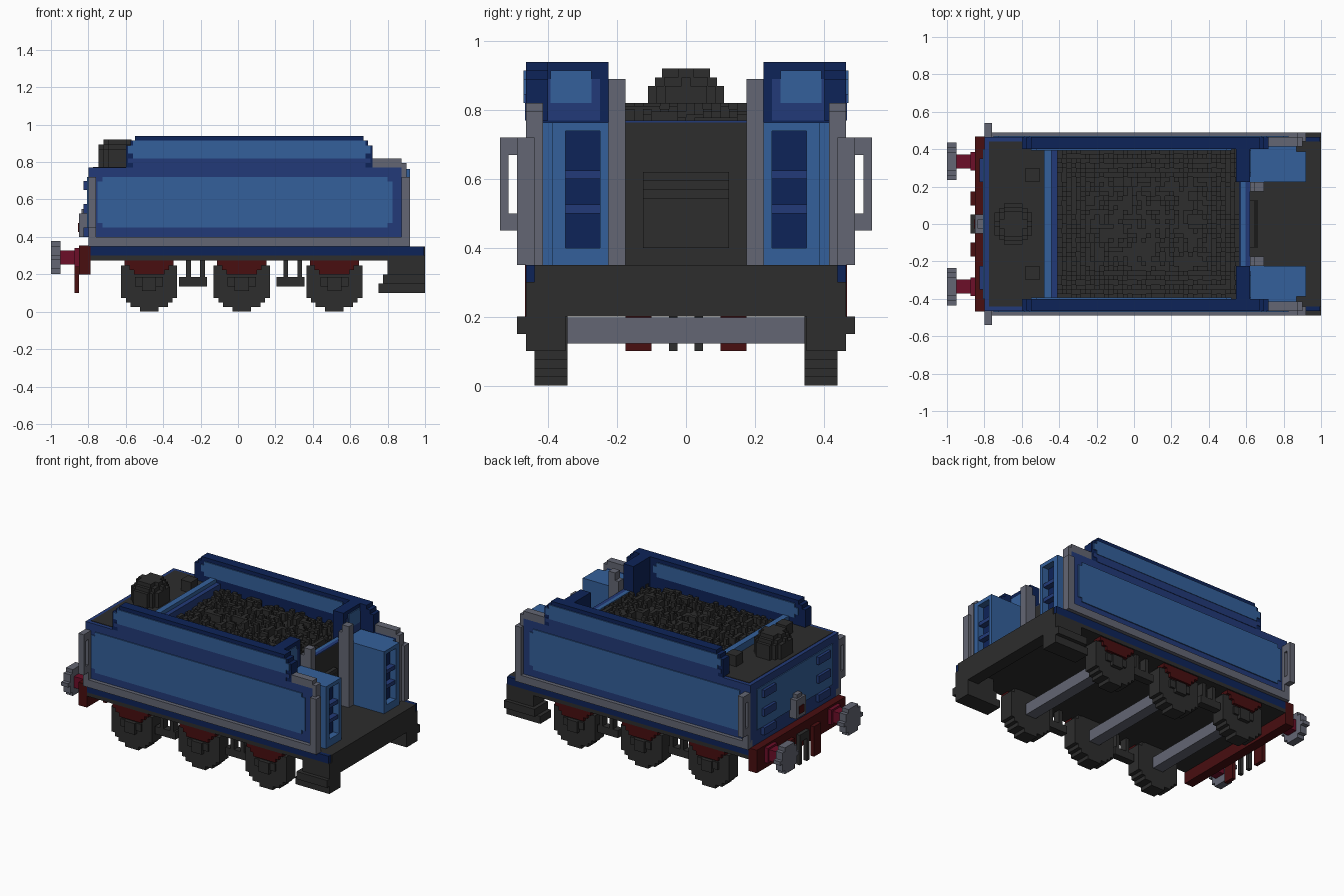
import bpy
import bmesh
import math
import random
from mathutils import Matrix, Vector

random.seed(4)
if "Cube" in bpy.data.objects:
    bpy.data.objects.remove(bpy.data.objects["Cube"])

# Main dimensions: one building block, then the levels and planes that parts share
U = 0.025
SKIN = U / 4
REAR, FRONT = -0.8, 1
SIDE, WALL = 0.465, 0.4
FLOOR, TOP, RAIL = 0.35, 0.77, 0.94
SOLE = FLOOR - 3 * U
SHEET_END = 0.875
BULKHEAD = 0.62
LOCKER_FRONT = 0.92
GANGWAY = 0.225
AXLE = 0.16


def linear(value):
    value /= 255
    return value / 12.92 if value <= 0.04 else ((value + 0.055) / 1.055) ** 2.4


def material(name, *rgb):
    mat = bpy.data.materials.new(name)
    color = [linear(value) for value in rgb] + [1]
    mat.use_nodes = True
    mat.diffuse_color = color
    mat.node_tree.nodes["Principled BSDF"].inputs["Base Color"].default_value = color
    return mat


charcoal = material("charcoal", 45, 45, 45)
steel = material("steel gray", 99, 102, 115)
navy = material("navy", 13, 35, 88)
royal = material("royal blue", 34, 58, 120)
light = material("light blue", 52, 96, 155)
dark_red = material("dark red", 72, 14, 16)
crimson = material("crimson", 108, 14, 40)


def around(center, half):
    return (center - half, center + half)


def across(half):
    return (-half, half)


def grow(start, length):
    return (start, start + length)


def box(x, y, z):
    """A block given by its extent along each axis."""
    return (x, y, z)


def part(name, mat, *blocks, pair=False):
    """One object made of blocks; pair repeats them on the other side."""
    bm = bmesh.new()
    blocks = list(blocks)
    if pair:
        blocks += [(x, (-y[1], -y[0]), z) for x, y, z in blocks]
    for block in blocks:
        low, high = (Vector(corner) for corner in zip(*block))
        size = Matrix.Diagonal((*(high - low), 1))
        bmesh.ops.create_cube(bm, size=1, matrix=Matrix.Translation((low + high) / 2) @ size)
    mesh = bpy.data.meshes.new(name)
    bm.to_mesh(mesh)
    bm.free()
    mesh.materials.append(mat)
    bpy.context.collection.objects.link(bpy.data.objects.new(name, mesh))


def disc(radius):
    """Stepped circle as pairs of extents, one pair for each row of blocks."""
    count = round(2 * radius / U)
    step = 2 * radius / count
    for row in range(count):
        level = (row + 0.5) * step - radius
        half = round(math.sqrt(radius ** 2 - level ** 2) / U) * U
        yield half, level - step / 2, level + step / 2


def side_panel(name, mat, x, z, y=SIDE, thick=SKIN):
    """Thin painted panel with notched corners on both sides."""
    depth = grow(y, thick)
    part(name, mat, box(x, depth, (z[0] + U, z[1] - U)),
         box((x[0] + U, x[1] - U), depth, z), pair=True)


# Underframe
part("frame", charcoal, box((REAR, FRONT), across(SIDE - U), (SOLE, FLOOR)))
part("frame_lower_edge", charcoal, box((REAR, FRONT), (WALL, SIDE), grow(SOLE, U)), pair=True)
part("frame_stripe", navy, box((REAR, FRONT - SKIN), (SIDE - U, SIDE), (SOLE + U, FLOOR)), pair=True)
part("front_beam", charcoal, box((LOCKER_FRONT, FRONT), across(WALL), (SOLE - 3 * U, SOLE)))
part("footsteps", charcoal,
     box((-REAR, FRONT), (FLOOR, SIDE), (0.2, SOLE + U)),
     box((-REAR - U, FRONT), (FLOOR, SIDE + U), grow(0.15, 2 * U)),
     box((-REAR - 2 * U, FRONT), (FLOOR, SIDE), grow(0.1, 2 * U)), pair=True)

# Wheels, axles, hubs and springs
for index, label in enumerate(("rear", "middle", "front")):
    center = 0.02 + (index - 1) * 0.495
    tread = (FLOOR - SKIN, SIDE - U)
    part(label + "_wheels", charcoal,
         *[box(around(center, half), tread, (AXLE + low, AXLE + high))
           for half, low, high in disc(AXLE)], pair=True)
    part(label + "_axle", steel, box(around(center, 1.5 * U), across(FLOOR), around(AXLE, 1.5 * U)))
    part(label + "_hubs", charcoal,
         box(around(center, 1.5 * U), (WALL, SIDE), around(AXLE - U / 2, 1.5 * U)),
         box(around(center, 3 * U), (WALL, SIDE - U / 2), around(AXLE, U)), pair=True)
    part(label + "_springs", dark_red,
         *[box(around(center, (5 - leaf) * U + SKIN), (WALL, SIDE - SKIN),
               grow(SOLE - SKIN / 4 - (leaf + 1) * U, U)) for leaf in range(3)], pair=True)

# Brake hangers between the wheels
for label, center in (("rear", -0.24), ("front", 0.28)):
    depth = (FLOOR + U, WALL + U)
    part(label + "_brake_hanger", charcoal,
         box(around(center, 3 * U), depth, grow(AXLE - U, 2 * U)),
         *[box(around(center + offset, U / 2), depth, (AXLE, SOLE)) for offset in (-U, 2 * U)],
         pair=True)

# Tank body
COAL_BED = TOP - 4 * U
part("tank", royal,
     box((REAR, BULKHEAD - U), across(SIDE - U), (FLOOR, COAL_BED)),
     box((REAR, -0.46), across(SIDE - U), (COAL_BED, TOP - SKIN)))
part("side_sheets", royal, box((REAR, SHEET_END), (SIDE - 2 * U, SIDE), (FLOOR, TOP)), pair=True)
part("rear_rim", royal, box(grow(REAR, U), across(SIDE), (COAL_BED, TOP)))
part("rear_deck", charcoal, box((REAR + U, -0.48), across(SIDE - U), grow(TOP - SKIN, SKIN + SKIN / 2)))
part("side_ledge", steel, box((REAR, LOCKER_FRONT), (SIDE - U, SIDE + U), grow(FLOOR, 2 * U)), pair=True)
PANEL = (FLOOR + 4 * U, TOP - 2 * U)
side_panel("side_panel", light, (REAR + 2 * U, SHEET_END - 2 * U), PANEL)
part("rear_panel", light, box((REAR - SKIN, REAR), across(WALL), PANEL))
part("front_corner_posts", steel,
     box(grow(SHEET_END, U), (SIDE - 2 * U, SIDE), (FLOOR, TOP + U)),
     box((SHEET_END, LOCKER_FRONT), (SIDE - U, SIDE + U), (FLOOR, PANEL[1])),
     box((0.72, SHEET_END), (SIDE - 2 * U, SIDE), grow(TOP, 2 * U)), pair=True)
post = grow(REAR, 1.6 * U)
GRIP = (FLOOR + 4 * U, TOP - 2 * U)
part("rear_handrails", steel,
     box(post, (SIDE, SIDE + U), (FLOOR + 2 * U, GRIP[1])),
     box(post, grow(SIDE + 2 * U, U), GRIP),
     *[box(post, grow(SIDE, 3 * U), grow(z, 2 * U)) for z in (GRIP[0], GRIP[1] - 2 * U)], pair=True)

# Raised coal rails, narrowing in steps toward the top
RAIL_X = (-0.6, 0.72)
part("coal_rails", navy,
     *[box((RAIL_X[0] + i * U, RAIL_X[1] - i * U), (WALL, SIDE), (TOP, RAIL - (2 - i) * U))
       for i in range(3)],
     box((-0.46, BULKHEAD), (WALL, SIDE - 2 * U), (COAL_BED, TOP)),
     box((BULKHEAD - 3 * U, BULKHEAD), (GANGWAY, WALL), (COAL_BED, RAIL)), pair=True)
rail_x = (RAIL_X[0] + U / 2, RAIL_X[1] - U / 2)
side_panel("rail_lower_panel", royal, rail_x, (TOP, TOP + 3 * U), thick=SKIN / 2)
side_panel("rail_outer_panel", light, rail_x, (TOP + 2 * U, RAIL - U))
side_panel("rail_inner_panel", light, (RAIL_X[0] + 2 * U, BULKHEAD - 4 * U),
           (TOP + 2 * U, RAIL - U), y=WALL - SKIN)
part("cross_wall_border", royal,
     box(grow(BULKHEAD, SKIN / 2), (GANGWAY + U, WALL), (TOP, RAIL - 2 * U)), pair=True)
part("cross_wall_panel", light,
     box(grow(BULKHEAD, SKIN), (GANGWAY + 2 * U, WALL - SKIN), (TOP + 2 * U, RAIL - U)), pair=True)

# Boards, bulkhead and coal door
part("coal_board", light, box((-0.48, -0.44), across(WALL), (COAL_BED, TOP + 2 * U)))
part("coal_board_front", royal, box((-0.44, -0.41), across(WALL), (COAL_BED, TOP + U)))
part("bulkhead", charcoal, box((BULKHEAD - 2 * U, BULKHEAD), across(GANGWAY), (FLOOR, TOP - SKIN)))
part("bulkhead_cap", light, box((BULKHEAD - 2 * U, BULKHEAD - U), across(GANGWAY), (TOP - SKIN, TOP)))
part("bulkhead_cap_edge", royal, box((BULKHEAD - U, BULKHEAD), across(GANGWAY), (TOP - SKIN, TOP)))
part("coal_door", charcoal,
     *[box(grow(BULKHEAD, U + i * SKIN), across(5 * U), (WALL, BULKHEAD - i * U)) for i in range(4)])

# Heaped coal in random block columns
columns, rows = 39, 32
coal = []
for i in range(columns):
    for j in range(rows):
        edge = min(i, columns - 1 - i, j, rows - 1 - j)
        height = min(2 + min(edge / 3, 2) + random.choice((0, 0, 1, 2)), 7)
        coal.append(box(grow(i * U - 0.41, U), grow((j - rows / 2) * U, U),
                        grow(COAL_BED, height * U)))
part("coal", charcoal, *coal)

# Water filler and deck boxes
tiers = zip((0.11, 0.09, 0.07), (4, 5, 6))
part("water_filler", charcoal,
     *[box(around(-0.645, half), (low, high), grow(TOP, level * U))
       for radius, level in tiers for half, low, high in disc(radius)])
part("deck_boxes", charcoal, box(grow(-0.58, 3 * U), grow(GANGWAY, 3 * U), grow(TOP, 3 * U)), pair=True)

# Front lockers with recessed shelves
opening = (GANGWAY + U, GANGWAY + 5 * U)
recess = (LOCKER_FRONT - 2 * U, LOCKER_FRONT)
height = (FLOOR, TOP - SKIN)
part("lockers", light,
     box((BULKHEAD, recess[0]), (GANGWAY, SIDE - 2 * U), height),
     box(recess, (GANGWAY, opening[0]), height),
     box(recess, grow(opening[1], 1.5 * U), height),
     *[box(recess, opening, (z, z + dz)) for z, dz in ((FLOOR, 2 * U), (TOP - 1.25 * U, U))],
     pair=True)
part("locker_recess", navy, box(grow(recess[0], SKIN), opening, (WALL, TOP - U)), pair=True)
part("locker_shelves", royal,
     *[box((recess[0], LOCKER_FRONT - SKIN), opening, grow(z, U)) for z in (0.5, 0.6)], pair=True)
part("gangway_posts", steel,
     *[box(grow(BULKHEAD + i * U, 2 * U), (GANGWAY - 2 * U, GANGWAY), (FLOOR, RAIL - (4 - 2 * i) * U))
       for i in range(2)], pair=True)

# Rear steps and lamp
part("rear_steps", royal,
     *[box((REAR - U, REAR), grow(GANGWAY, 5 * U), grow(WALL + i * 5 * U, 2 * U)) for i in range(3)],
     pair=True)
part("lamp", steel, box((REAR - 2 * U, REAR), across(2 * U), grow(WALL, 5 * U)),
     box((REAR - 1.5 * U, REAR), across(U), grow(WALL, 6 * U)))
part("lamp_lens", dark_red, box(grow(REAR - 2 * U, -SKIN)[::-1], across(U), grow(WALL + U, 2 * U)))

# Buffer beam, coupling and buffers
BEAM = REAR - 2 * U
beam_face = (BEAM - U, BEAM)
part("buffer_beam", dark_red, box((BEAM, REAR + U / 2), across(SIDE + SKIN / 2), (0.2, FLOOR + SKIN / 2)))
part("coupling_brackets", dark_red, box(beam_face, grow(0.1, 3 * U), (0.1, SOLE + U)), pair=True)
part("coupling_links", charcoal, box(beam_face, (U, 2 * U), (0.1, SOLE)),
     box(beam_face, (0, 2 * U), around(SOLE, U)), pair=True)
BUFFER_Y, BUFFER_Z = 0.335, 0.29
part("buffer_shanks", crimson,
     *[box((end, BEAM), around(BUFFER_Y, half), around(BUFFER_Z, half))
       for end, half in ((2 * U - FRONT, 1.5 * U), (BEAM - U, 2 * U))], pair=True)
part("buffer_heads", steel,
     *[box(grow(-FRONT, 2 * U), around(BUFFER_Y, half), (BUFFER_Z + low, BUFFER_Z + high))
       for half, low, high in disc(3.5 * U)], pair=True)
